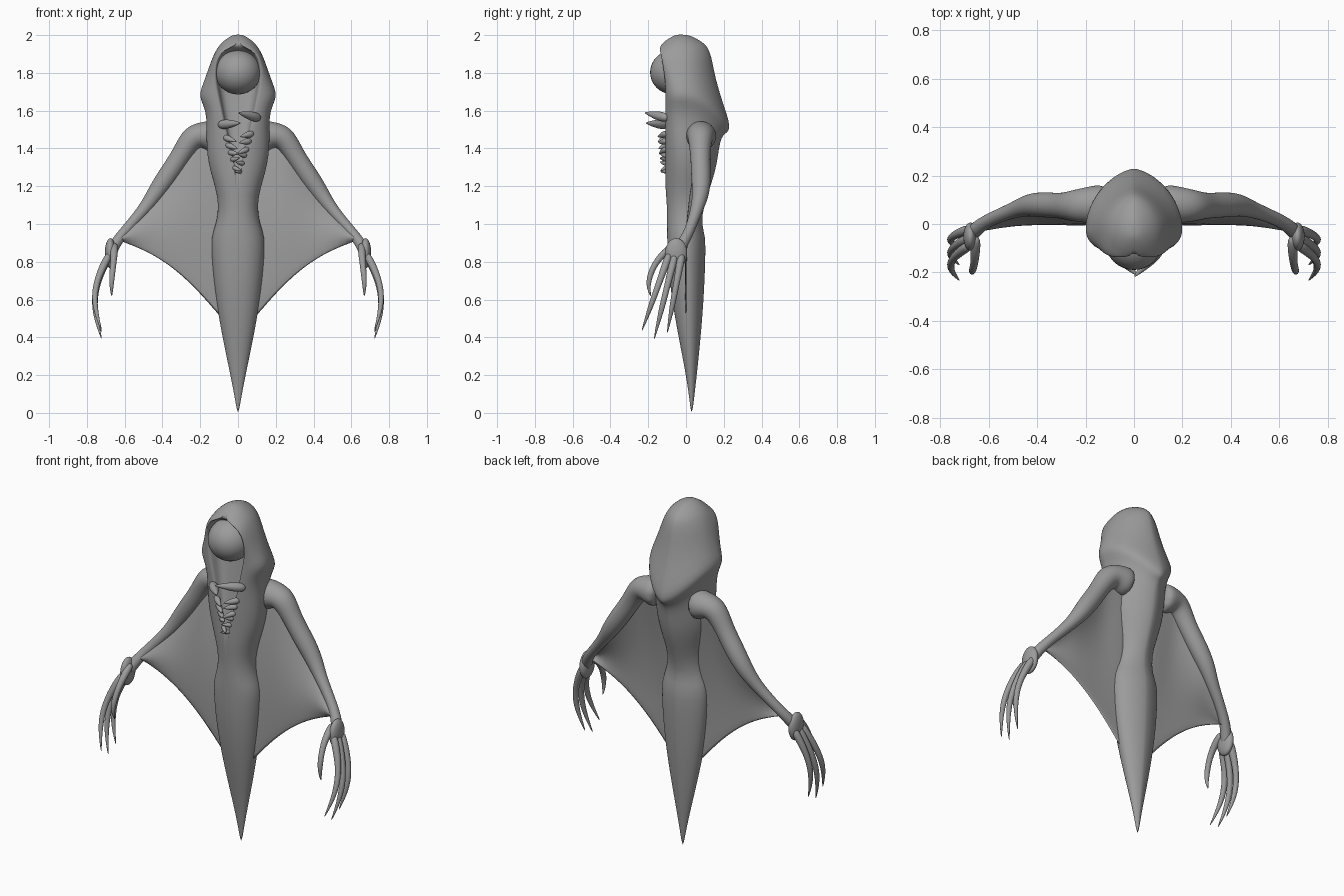
import bpy, bmesh, math, random
from mathutils import Vector

if "Cube" in bpy.data.objects:
    bpy.data.objects.remove(bpy.data.objects["Cube"])

GREY = (0.33, 0.33, 0.33, 1)
mat = bpy.data.materials.new("ash_grey")
mat.use_nodes = True
mat.diffuse_color = GREY
mat.node_tree.nodes["Principled BSDF"].inputs["Base Color"].default_value = GREY


def finish(name, bm, mirror=False, subsurf=1, thickness=0):
    bmesh.ops.recalc_face_normals(bm, faces=bm.faces)
    for face in bm.faces:
        face.smooth = True
    mesh = bpy.data.meshes.new(name)
    bm.to_mesh(mesh)
    bm.free()
    mesh.materials.append(mat)
    ob = bpy.data.objects.new(name, mesh)
    bpy.context.collection.objects.link(ob)
    if thickness:
        solid = ob.modifiers.new("thickness", 'SOLIDIFY')
        solid.thickness, solid.offset = thickness, 0
    if subsurf:
        smooth = ob.modifiers.new("smooth", 'SUBSURF')
        smooth.levels = smooth.render_levels = subsurf
    if mirror:
        ob.modifiers.new("mirror", 'MIRROR').use_mirror_merge = False


def loft(rings, closed=True):
    bm = bmesh.new()
    rows = [[bm.verts.new(point) for point in ring] for ring in rings]
    count = len(rows[0])
    for low, high in zip(rows, rows[1:]):
        for i in range(count if closed else count - 1):
            j = (i + 1) % count
            bm.faces.new((low[i], low[j], high[j], high[i]))
    if closed:
        bm.faces.new(rows[0])
        bm.faces.new(rows[-1])
    return bm


def tube(name, points, radii, mirror=True, sides=8):
    """Tapering limb through points, with one radius for each."""
    points = [Vector(point) for point in points]
    before = Vector((0, 0, 1))
    turn = before.rotation_difference(before)
    rings = []
    for i, (point, radius) in enumerate(zip(points, radii)):
        along = points[min(i + 1, len(points) - 1)] - points[max(i - 1, 0)]
        turn = before.rotation_difference(along) @ turn
        before = along
        angles = [math.tau * k / sides for k in range(sides)]
        rings.append([point + turn @ Vector((math.cos(a), math.sin(a), 0)) * radius * 1.07
                      for a in angles])
    finish(name, loft(rings), mirror, 2)


def ball(name, centre, radii, mirror=False):
    bm = bmesh.new()
    bmesh.ops.create_uvsphere(bm, u_segments=32, v_segments=20, radius=1)
    for vert in bm.verts:
        vert.co = Vector(c + r * k for c, r, k in zip(centre, radii, vert.co))
    finish(name, bm, mirror, 0)


# Hooded body: the tail swells by rule, the rest is height, half width, front and back
WAIST = 0.94


def tail_row(height):
    swell = math.sin(math.pi / 2 * height / WAIST)
    return height, .004 + .138 * swell ** 1.2, .026 - .126 * swell ** 1.4, .034 + .07 * swell


TORSO = [
    (1.0, .115, -.1, .08), (1.1, .1, -.1, .095), (1.2, .122, -.11, .13),
    (1.28, .147, -.11, .155), (1.36, .163, -.11, .17), (1.45, .168, -.11, .18),
    (1.53, .165, -.11, .2), (1.6, .172, -.11, .22), (1.65, .194, -.11, .23),
    (1.69, .206, -.11, .23), (1.75, .182, -.11, .195), (1.82, .157, -.12, .155),
    (1.88, .136, -.13, .14), (1.92, .116, -.14, .125), (1.945, .1, -.137, .11),
    (1.97, .076, -.11, .08), (1.995, .04, -.07, .03), (2.003, .012, -.045, 0)]
ROWS = [tail_row(WAIST * (.001 + .999 * k / 8)) for k in range(9)] + TORSO


def opening(height):
    """Half width of the hood opening, a long drop shape."""
    middle, wide = 1.77, .122
    if height < middle:
        return wide * max(0, (height - 1.27) / (middle - 1.27)) ** .8
    return wide * max(0, 1 - ((height - middle) / .165) ** 3) ** (1 / 3)


def body_ring(height, half, front, back, steps=10):
    depth = .7 * opening(height)
    rim = max(opening(height), .1 * half)
    middle = .03 - .03 * height
    droop = .15 * math.exp(-((height - 1.67) / .14) ** 2)
    side = []
    for k in range(2 * steps + 1):      # front rim, flank, spine
        s, c = math.sin(math.pi / 2 * k / steps), math.cos(math.pi / 2 * k / steps)
        if k <= steps:
            side.append((rim + (half - rim) * s, middle + (front - middle) * c, height))
        else:
            side.append((half * max(s, 0) ** 1.3, middle - (back - middle) * c,
                         height - droop * c * c))
    other = [(-x, y, z) for x, y, z in reversed(side[:-1])]
    recess = [(.93, .15), (.85, .9), (.4, 1)]
    inner = [(rim * f, front + depth * g, height) for f, g in recess]
    return side + other + [(-x, y, z) for x, y, z in inner] + inner[::-1]


finish("hooded_body", loft([body_ring(*row) for row in ROWS]))

# Blank round face
ball("face", (0, -.068, 1.803), (.121, .122, .117))

# Arms with a shoulder, elbow and wrist, then palms
ARM = [(.1, .08, 1.46), (.18, .08, 1.47), (.245, .075, 1.465), (.3, .075, 1.365),
       (.37, .08, 1.26), (.435, .08, 1.165), (.49, .06, 1.085), (.57, .03, .995),
       (.63, 0, .925), (.665, -.035, .87), (.685, -.06, .8)]
tube("arm", ARM, (.09, .075, .066, .05, .053, .046, .033, .027, .027, .032, .018), sides=10)
ball("palm", (.676, -.052, .845), (.029, .058, .08), True)

# Thumb and clawed fingers, bowed outward and tapering to points
CLAW = (.023, .02, .016, .016, .01, .002)
tube("thumb", [(.655, -.05, .895), (.655, -.115, .85), (.66, -.165, .79),
               (.668, -.195, .72), (.67, -.2, .66), (.668, -.185, .615)], CLAW)
for name, knuckle, tip, end in (("fore", -.085, -.235, .43), ("middle", -.055, -.17, .385),
                                ("little", -.02, -.1, .42)):
    path = []
    for k in range(6):
        f = k / 5
        bow = .045 * f + .062 * math.sin(math.pi * f)
        path.append((.675 + bow, knuckle + (tip - knuckle) * f, .85 + (end - .85) * f))
    tube(name + "_finger", path, CLAW)

# Wing membranes from arm to a bowed lower edge between waist and wrist
wing = []
for step in range(7):
    drop = step / 6
    row = []
    for i, joint in enumerate(ARM[:9]):
        f = i / 8
        hem = Vector((.05 + .585 * f, 0, .45 + .465 * f + .08 * math.sin(math.pi * f)))
        billow = .03 * math.sin(math.pi * drop)
        row.append(Vector(joint).lerp(hem, drop) - Vector((0, billow, 0)))
    wing.append(row)
finish("wing_membrane", loft(wing, closed=False), True, 1, .007)


# Chest fangs: two large ones, then smaller uneven ones narrowing downwards
def fang(name, base, tip, radius):
    base, tip = Vector(base), Vector(tip)
    stops = (0, .12, .35, .7, 1)
    tube(name, [base.lerp(tip, f) for f in stops],
         [radius * s for s in (.5, .9, 1, .6, .08)], False)


fang("large_fang_right", (-.1, -.095, 1.525), (.015, -.215, 1.535), .027)
fang("large_fang_left", (.115, -.095, 1.56), (0, -.22, 1.59), .027)
random.seed(4)
for i in range(11):
    f = i / 10
    sign = -1 if i % 2 else 1
    height, reach = 1.48 - .2 * f, .08 - .06 * f
    tilt = random.uniform(-.03, .02)
    fang("small_fang", (sign * reach, -.1, height),
         (sign * (reach - .07 + .03 * f), -.15 + .015 * f, height + tilt), .019 - .007 * f)
